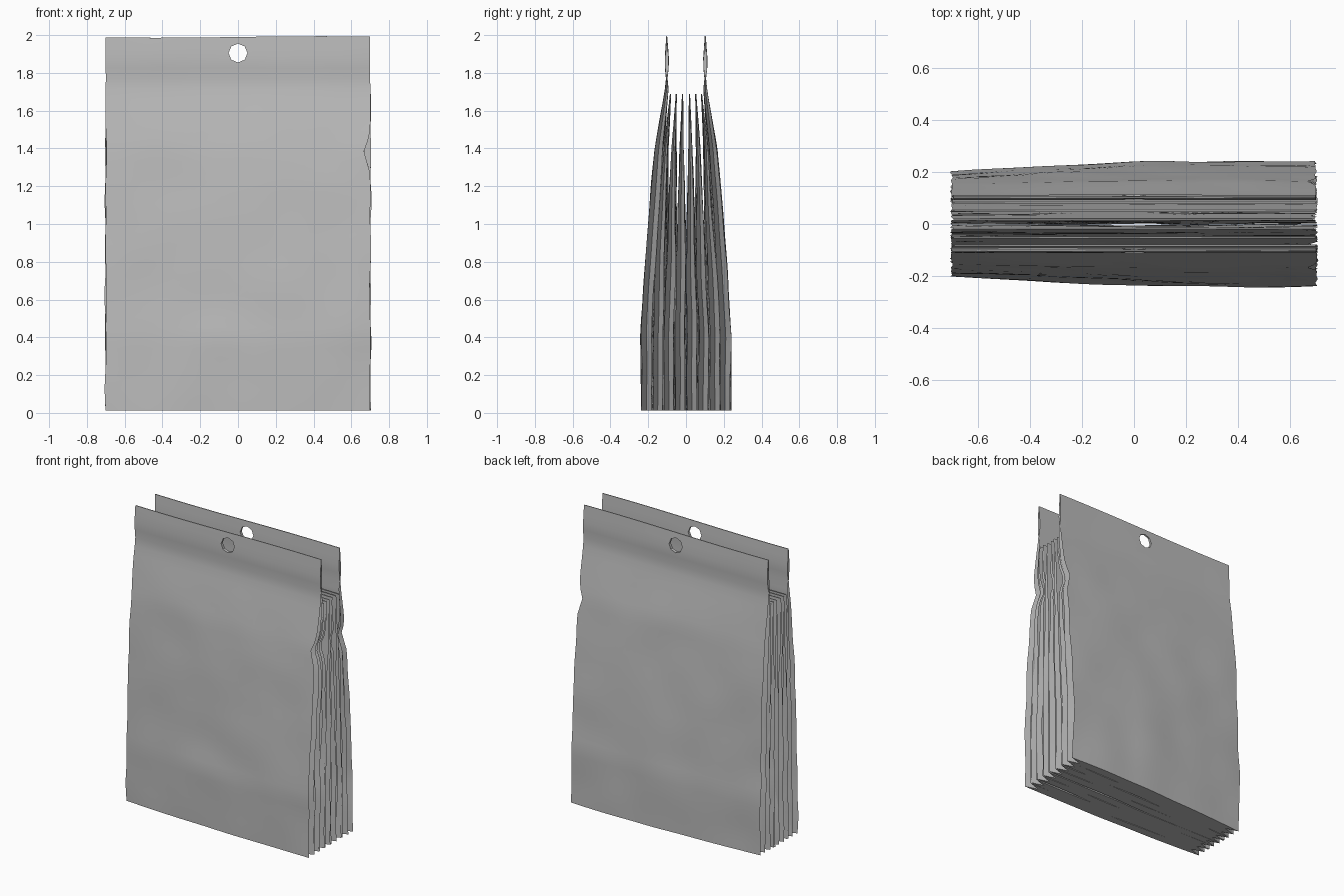
import bpy, bmesh, math
from mathutils import Vector, noise

if "Cube" in bpy.data.objects:
    bpy.data.objects.remove(bpy.data.objects["Cube"])

film = bpy.data.materials.new("grey film")
film.diffuse_color = (0.5, 0.5, 0.5, 1)
film.use_nodes = True
film.node_tree.nodes["Principled BSDF"].inputs["Base Color"].default_value = film.diffuse_color
NX, NZ = 30, 36


def interp(table, v):
    """Linear lookup in a short (position, value) profile."""
    for (a, p), (b, q) in zip(table, table[1:]):
        if v <= b:
            return p + (q - p) * max(0, (v - a) / (b - a))
    return table[-1][1]


# How far the stack fans out (1 at the base, 0 at the neck), by height
FAN = [(0, .95), (.4, 1), (.9, .70), (1.2, .52), (1.4, .38), (1.55, .2), (1.71, 0), (2, 0)]
# Half thickness of a header bag and of a plain inner bag, by height
HEADER = [(0, .029), (.4, .031), (.9, .029), (1.4, .022), (1.6, .014), (1.72, .009),
          (1.77, .004), (1.85, .012), (1.9, .009), (2, .002)]
INNER = [(0, .028), (.7, .027), (1.0, .020), (1.4, .010), (1.68, .003)]


def crumple(x, z, seed, scale=2.2):
    # diagonal soft folds
    return noise.noise(Vector((x * scale + z, z * scale - x * .8, seed * 7.3)))


def bag(name, side, top_y, base_y, z_top, thickness, seed):
    """Flat pouch: two crumpled walls, side gussets folded inward, closed base."""
    bm = bmesh.new()
    rings = []
    for j in range(NZ + 1):
        z = .012 + (z_top - .012) * j / NZ
        fan = interp(FAN, z)
        half = interp(thickness, z)
        walls = []
        for s in (-1, 1):
            row = []
            for i in range(NX + 1):
                u = -1 + 2 * i / NX
                edge = .70 + .010 * noise.noise(Vector((z * 4, seed, u)))
                if u > 0:                        # dent in the right edge
                    edge -= .03 * math.exp(-((z - 1.38) / .06) ** 2) * (seed % 3 > .9)
                x = u * edge
                lean = 1 - .20 * max(0, (.2 - u) / 1.2) ** 1.3 * fan
                y = (top_y + (base_y - top_y) * fan) * lean
                y += .010 * fan * crumple(x, z, seed)
                t = half * (.93 + .07 * (1 - u ** 4)) * (1 + .18 * crumple(x, z, seed + s, 3.5))
                row.append(bm.verts.new((x, side * y + s * t, z + .004 * math.sin(2.5 * u) * (j == NZ))))
            walls.append(row)
        depth = min(.09, half * 3) if z < 1.74 else .003
        a, b = walls
        mid_l = bm.verts.new((a[0].co + b[0].co) / 2 + Vector((depth, 0, 0)))
        mid_r = bm.verts.new((a[-1].co + b[-1].co) / 2 - Vector((depth, 0, 0)))
        rings.append((a, b, mid_l, mid_r))
    # walls and gussets
    for low, high in zip(rings, rings[1:]):
        def loop(r):
            return r[0] + [r[3]] + r[1][::-1] + [r[2]]
        p, q = loop(low), loop(high)
        n = len(p)
        for i in range(n):
            k = (i + 1) % n
            bm.faces.new((p[i], p[k], q[k], q[i]))
    # base and top closures; the gusset folds tuck in between the walls
    for r in (rings[0], rings[-1]):
        a, b, l, m = r
        inner_a, inner_b = a[5:-5], b[5:-5]
        for i in range(len(inner_a) - 1):
            bm.faces.new((inner_a[i], inner_b[i], inner_b[i + 1], inner_a[i + 1]))
        for row in (a, b):
            for i in range(5):
                bm.faces.new((row[i], row[i + 1], l))
                bm.faces.new((row[-1 - i], row[-2 - i], m))
        bm.faces.new((a[5], b[5], l))
        bm.faces.new((a[-6], b[-6], m))
    bmesh.ops.recalc_face_normals(bm, faces=bm.faces)
    mesh = bpy.data.meshes.new(name)
    bm.to_mesh(mesh)
    bm.free()
    mesh.materials.append(film)
    ob = bpy.data.objects.new(name, mesh)
    bpy.context.collection.objects.link(ob)
    bpy.ops.object.select_all(action='DESELECT')
    ob.select_set(True)
    bpy.context.view_layer.objects.active = ob
    bpy.ops.object.shade_smooth_by_angle(angle=math.radians(40))
    return ob


# Punch for the hanging hole
bpy.ops.mesh.primitive_cylinder_add(vertices=8, radius=.05, depth=1,
                                    location=(0, 0, 1.905), rotation=(math.pi / 2, 0, 0))
punch = bpy.context.object
punch.name = "hole_cutter"
punch.data.materials.append(film)
punch.hide_render = True
punch.display_type = 'WIRE'

for side, label in ((-1, "front"), (1, "back")):
    # outer bag with hanging header
    outer = bag(label + "_header_bag", side, .102, .212, 1.99, HEADER, 1.0 if side < 0 else 2.4)
    cut = outer.modifiers.new("hanging hole", 'BOOLEAN')
    cut.operation = 'DIFFERENCE'
    cut.solver = 'EXACT'
    cut.object = punch
    bpy.context.view_layer.objects.active = outer
    bpy.ops.object.modifier_apply(modifier=cut.name)
    # shorter bags stacked inside
    for k, top_y in enumerate((.018, .050, .080)):
        bag(f"{label}_inner_bag_{k + 1}", side, top_y, .032 + .06 * k, 1.685, INNER,
            3.1 + k + 5 * (side > 0))

bpy.data.objects.remove(punch)
